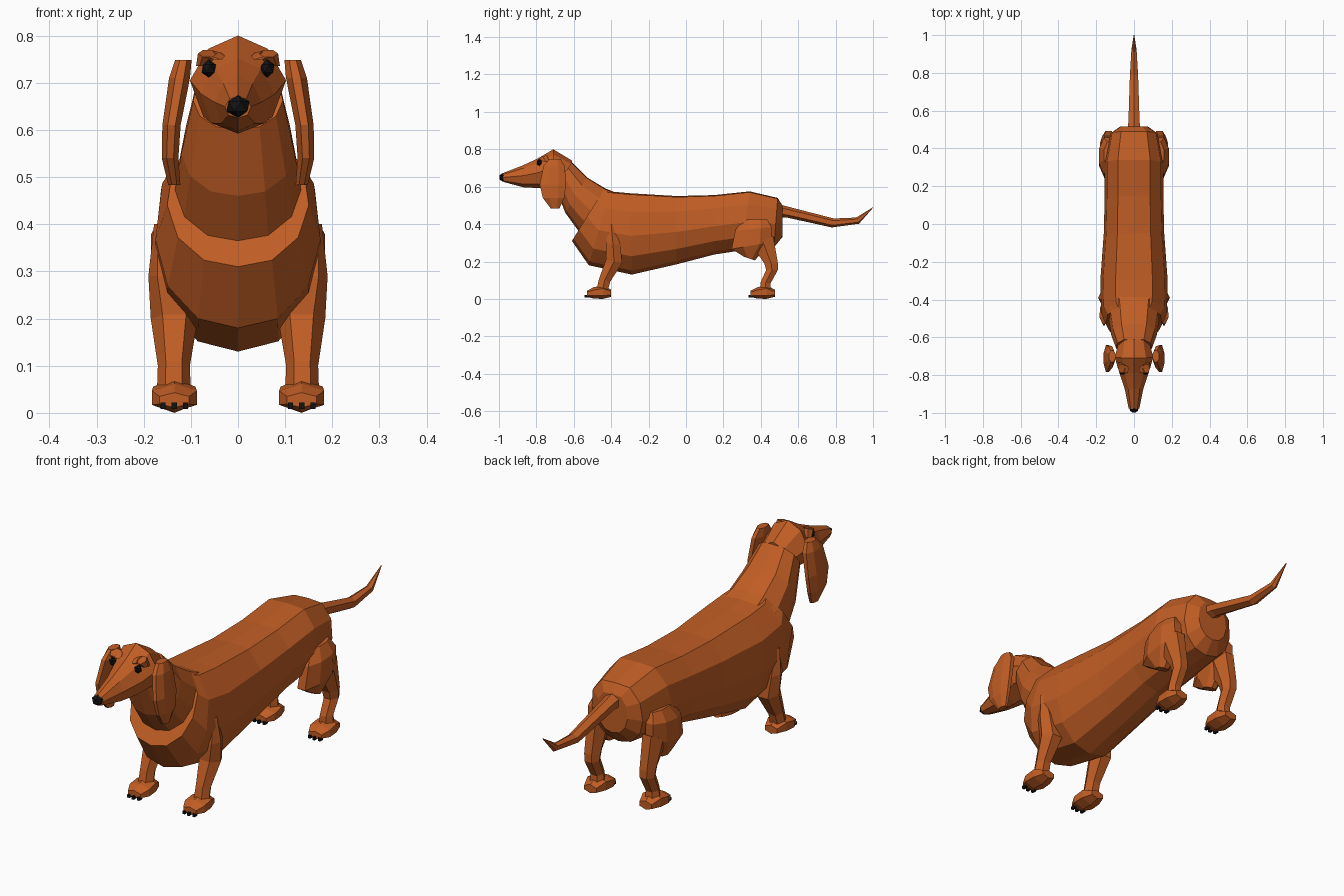
import bpy, bmesh, math
from mathutils import Vector

if "Cube" in bpy.data.objects:
    bpy.data.objects.remove(bpy.data.objects["Cube"])


def material(name, color):
    m = bpy.data.materials.new(name)
    m.diffuse_color = (*color, 1)
    m.use_nodes = True
    m.node_tree.nodes["Principled BSDF"].inputs["Base Color"].default_value = m.diffuse_color
    return m


COAT = material("chestnut_coat", (0.53, 0.11, 0.018))
BLACK = material("black", (0.006, 0.006, 0.007))


def finish(name, bm, mat):
    bmesh.ops.recalc_face_normals(bm, faces=bm.faces)
    me = bpy.data.meshes.new(name)
    bm.to_mesh(me)
    bm.free()
    me.materials.append(mat)
    ob = bpy.data.objects.new(name, me)
    bpy.context.collection.objects.link(ob)
    return ob


def loft(name, rings, section, mat=COAT):
    """Skin rings of (centre, across vector, up vector) with a 2D section."""
    bm = bmesh.new()
    loops = [[bm.verts.new(Vector(c) + Vector(u) * a + Vector(v) * b) for a, b in section]
             for c, u, v in rings]
    n = len(section)
    for r, s in zip(loops, loops[1:]):
        for i in range(n):
            bm.faces.new((r[i], r[(i + 1) % n], s[(i + 1) % n], s[i]))
    bm.faces.new(loops[0])
    bm.faces.new(loops[-1])
    return finish(name, bm, mat)


def polygon(n, turn=0.0):
    return [(math.cos(turn + 2 * math.pi * i / n), math.sin(turn + 2 * math.pi * i / n))
            for i in range(n)]


def symmetric(half):
    return half + [(-a, b) for a, b in reversed(half) if a > 0]


def spine_rings(rows):
    """Rows: top y, top z, bottom y, bottom z, half width."""
    return [((0, (ty + by) / 2, (tz + bz) / 2), (w, 0, 0), (0, (ty - by) / 2, (tz - bz) / 2))
            for ty, tz, by, bz, w in rows]


def limb_rings(rows, side):
    """Rows: x, y, z, half width in x, half depth in y, rise of ring along y."""
    return [((side * x, y, z), (side * wx, 0, 0), (0, wy, dz))
            for x, y, z, wx, wy, dz in rows]


def ball(name, loc, scale, mat):
    bm = bmesh.new()
    bmesh.ops.create_icosphere(bm, subdivisions=1, radius=1)
    bmesh.ops.scale(bm, vec=scale, verts=bm.verts)
    bmesh.ops.translate(bm, vec=loc, verts=bm.verts)
    return finish(name, bm, mat)


def box(name, loc, size, mat):
    bm = bmesh.new()
    bmesh.ops.create_cube(bm, size=1)
    bmesh.ops.scale(bm, vec=size, verts=bm.verts)
    bmesh.ops.translate(bm, vec=loc, verts=bm.verts)
    return finish(name, bm, mat)


# Trunk, chest and neck
trunk = symmetric([(0, 1), (.55, .97), (.92, .55), (1, -.05), (.85, -.55), (.48, -.9), (0, -1)])
loft("trunk", spine_rings([
    (.515, .50, .515, .33, .075),
    (.49, .54, .47, .275, .125),
    (.34, .575, .30, .26, .155),
    (.15, .555, .15, .237, .155),
    (-.05, .55, -.05, .185, .16),
    (-.30, .565, -.29, .13, .178),
    (-.41, .575, -.52, .18, .175),
    (-.44, .585, -.61, .31, .15),
]), trunk)
loft("neck", spine_rings([
    (-.38, .57, -.50, .33, .145),
    (-.43, .59, -.565, .35, .135),
    (-.53, .65, -.645, .46, .12),
    (-.61, .73, -.70, .60, .095),
]), trunk)

# Head with tapering snout
head = symmetric([(0, 1), (.62, .72), (1, .05), (.72, -.72), (0, -1)])
loft("head", spine_rings([
    (-.98, .672, -.975, .625, .028),
    (-.87, .715, -.87, .597, .05),
    (-.79, .752, -.78, .592, .078),
    (-.71, .80, -.70, .60, .102),
    (-.61, .74, -.62, .60, .078),
]), head)
ball("nose", (0, -.978, .65), (.027, .024, .024), BLACK)

# Tail, drooping and then flicking up to a point
loft("tail", spine_rings([
    (.48, .51, .48, .435, .04),
    (.55, .492, .54, .435, .034),
    (.79, .43, .78, .382, .025),
    (.91, .435, .925, .402, .016),
    (1.0, .49, 1.0, .487, .002),
]), polygon(6, math.pi / 2))

for side, tag in ((-1, "left"), (1, "right")):
    # Hanging ear
    loft("ear_" + tag, limb_rings([
        (.116, -.70, .748, .019, .032, 0),
        (.124, -.705, .71, .024, .062, 0),
        (.141, -.712, .61, .021, .076, 0),
        (.144, -.708, .54, .019, .062, 0),
        (.135, -.70, .483, .014, .025, 0)], side), polygon(8, math.pi / 8))

    # Eye and brow
    ball("eye_" + tag, (side * .062, -.785, .73), (.017, .015, .019), BLACK)
    loft("brow_" + tag, limb_rings([
        (.04, -.772, .756, .012, .02, .008),
        (.065, -.765, .762, .02, .026, .008),
        (.075, -.75, .735, .014, .02, 0)], side), polygon(6))

    # Front leg
    loft("front_leg_" + tag, limb_rings([
        (.16, -.40, .40, .018, .014, 0),
        (.152, -.39, .29, .038, .045, 0),
        (.135, -.385, .20, .05, .05, -.01),
        (.136, -.435, .10, .034, .034, -.01),
        (.136, -.45, .04, .036, .036, 0)], side), polygon(6))

    # Thigh and hind leg
    loft("thigh_" + tag, limb_rings([
        (.13, .37, .425, .03, .07, 0),
        (.142, .36, .375, .046, .105, .01),
        (.138, .35, .285, .05, .115, .02),
        (.13, .34, .215, .028, .03, -.01)], side), polygon(8, math.pi / 8))
    loft("hind_leg_" + tag, limb_rings([
        (.135, .41, .31, .042, .065, .03),
        (.135, .455, .19, .036, .042, .0),
        (.135, .46, .155, .034, .036, .0),
        (.135, .425, .085, .03, .03, -.005),
        (.135, .425, .04, .036, .034, 0)], side), polygon(6))

    # Paws with three claws each
    for leg, y in (("front", -.53), ("hind", .345)):
        x = side * .135
        loft(f"{leg}_paw_{tag}", [
            ((x, y, .027), (.036, 0, 0), (0, 0, .016)),
            ((x, y + .035, .032), (.055, 0, 0), (0, 0, .03)),
            ((x, y + .085, .037), (.052, 0, 0), (0, 0, .037)),
            ((x, y + .13, .03), (.034, 0, 0), (0, 0, .019))], polygon(6, math.pi / 2))
        for i in (-1, 0, 1):
            box(f"{leg}_claw_{tag}_{i + 2}", (x + i * .024, y - .001 + abs(i) * .004, .015),
                (.011, .022, .013), BLACK)
